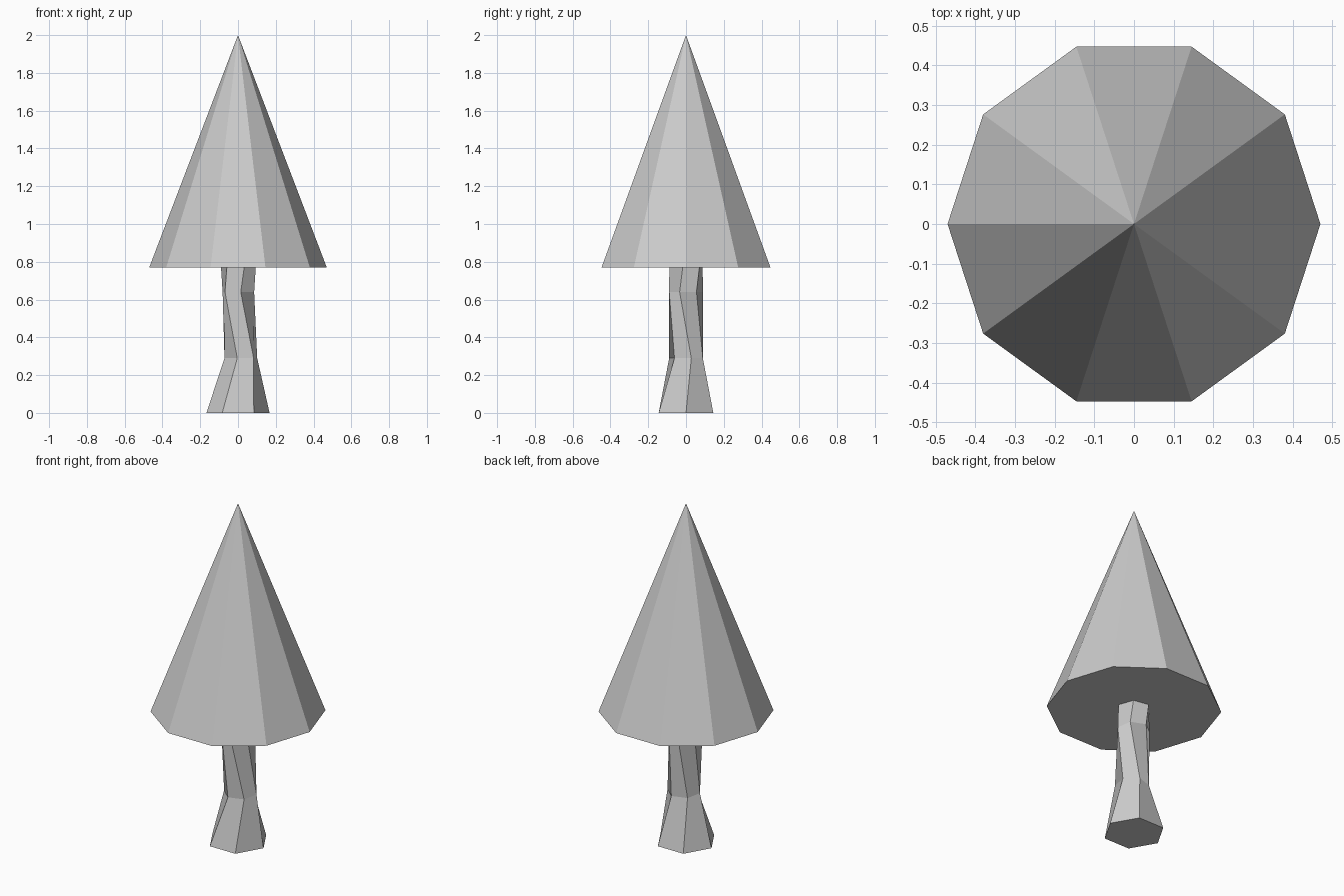
import bpy
import bmesh
from math import cos, sin, radians

cube = bpy.data.objects.get("Cube")
if cube:
    bpy.data.objects.remove(cube, do_unlink=True)

# One plain grey for the whole tree
grey = bpy.data.materials.new("plain grey")
grey.use_nodes = True
colour = (0.6, 0.6, 0.6, 1)
grey.diffuse_color = colour
grey.node_tree.nodes["Principled BSDF"].inputs["Base Color"].default_value = colour


def make_object(name, bm):
    bmesh.ops.recalc_face_normals(bm, faces=bm.faces)
    mesh = bpy.data.meshes.new(name)
    bm.to_mesh(mesh)
    bm.free()
    mesh.materials.append(grey)
    obj = bpy.data.objects.new(name, mesh)
    bpy.context.collection.objects.link(obj)
    return obj


def ring(bm, sides, z, radius, turn=0, shift=0):
    angles = [radians(turn + 360 * i / sides) for i in range(sides)]
    return [bm.verts.new((shift + radius * cos(a), radius * sin(a), z)) for a in angles]


# Foliage: ten-sided closed cone
bm = bmesh.new()
rim = ring(bm, 10, 0.77, 0.47)
tip = bm.verts.new((0, 0, 2))
bm.faces.new(rim)
for i, v in enumerate(rim):
    bm.faces.new((v, rim[(i + 1) % len(rim)], tip))
make_object("foliage", bm)

# Trunk: hexagonal rings (height, radius, twist, x shift) joined into a twisted, flared stem
bm = bmesh.new()
rings = [ring(bm, 6, *r) for r in (
    (0, 0.167, 0, 0),
    (0.29, 0.091, 18, 0.015),
    (0.64, 0.09, -22, 0.002),
    (0.78, 0.094, -10, 0.002),
)]
bm.faces.new(rings[0])
bm.faces.new(rings[-1])
for low, high in zip(rings, rings[1:]):
    for i in range(6):
        j = (i + 1) % 6
        bm.faces.new((low[i], low[j], high[j], high[i]))
make_object("trunk", bm)
